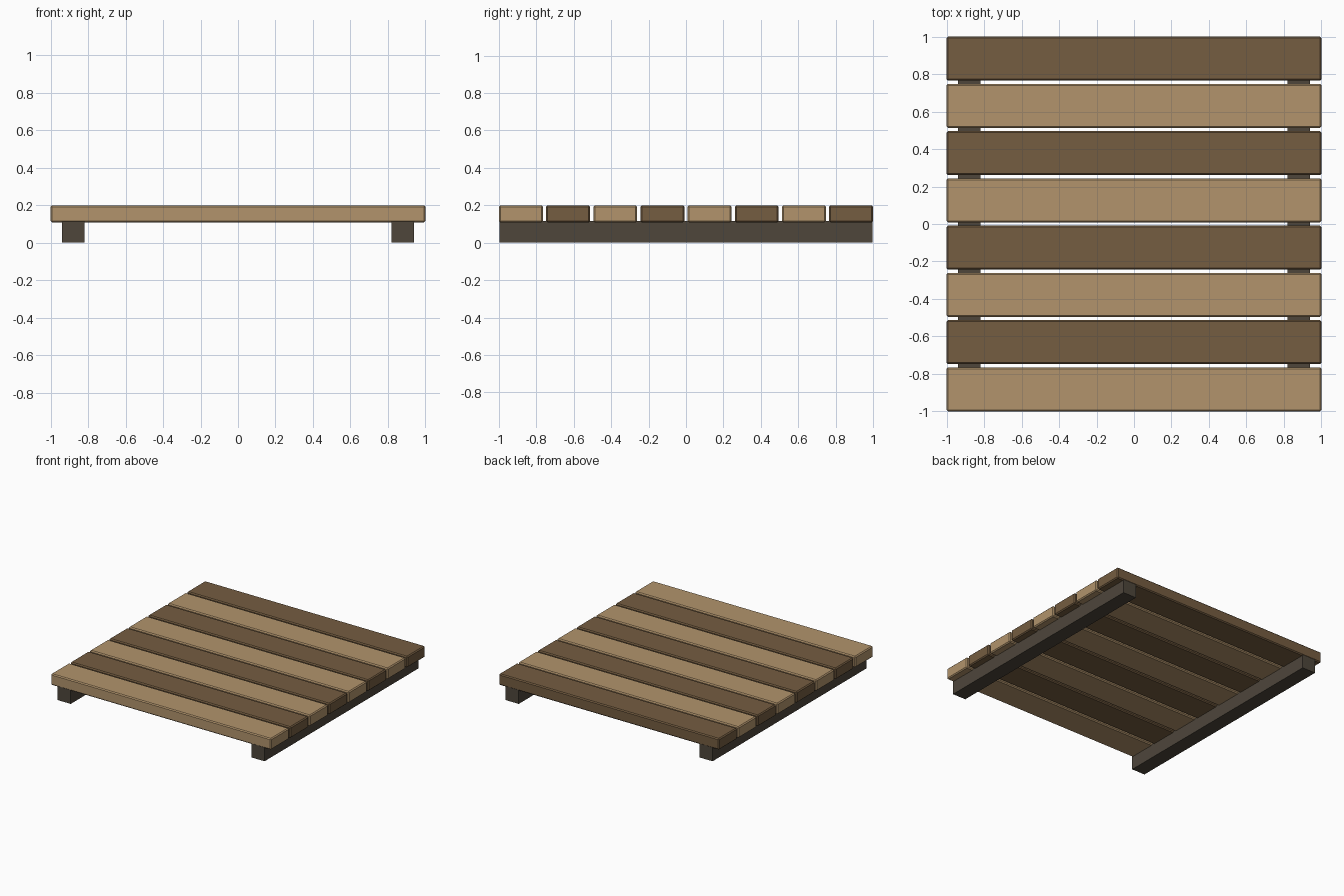
import bpy

if "Cube" in bpy.data.objects:
    bpy.data.objects.remove(bpy.data.objects["Cube"])


def srgb(r, g, b):
    def lin(c):
        c /= 255
        return c / 12.92 if c <= 0.04045 else ((c + 0.055) / 1.055) ** 2.4
    return (lin(r), lin(g), lin(b), 1)


def material(name, rgb):
    m = bpy.data.materials.new(name)
    m.diffuse_color = srgb(*rgb)
    m.use_nodes = True
    m.node_tree.nodes["Principled BSDF"].inputs["Base Color"].default_value = m.diffuse_color
    return m


light_wood = material("light_wood", (178, 148, 108))
dark_wood = material("dark_wood", (117, 93, 65))
beam_wood = material("beam_wood", (78, 70, 59))


def box(name, lo, hi, mat, bevel=0):
    bpy.ops.mesh.primitive_cube_add(
        size=1, location=[(a + b) / 2 for a, b in zip(lo, hi)])
    ob = bpy.context.object
    ob.name = name
    ob.scale = [b - a for a, b in zip(lo, hi)]
    bpy.ops.object.transform_apply(location=False, rotation=False, scale=True)
    ob.data.materials.append(mat)
    if bevel:
        mod = ob.modifiers.new("soft_edges", "BEVEL")
        mod.width = bevel
        mod.segments = 1
    return ob


# Eight deck planks in alternating woods, front to back
COUNT, WIDTH = 8, 0.235
pitch = (2 - WIDTH) / (COUNT - 1)
for i in range(COUNT):
    y = -1 + i * pitch
    box(f"plank_{i + 1}", (-1, y, 0.108), (1, y + WIDTH, 0.2),
        dark_wood if i % 2 else light_wood, bevel=0.008)

# Two support beams running front to back
for side, x in (("left", -0.88), ("right", 0.88)):
    box(f"{side}_beam", (x - 0.06, -0.998, 0), (x + 0.06, 0.998, 0.117), beam_wood)
